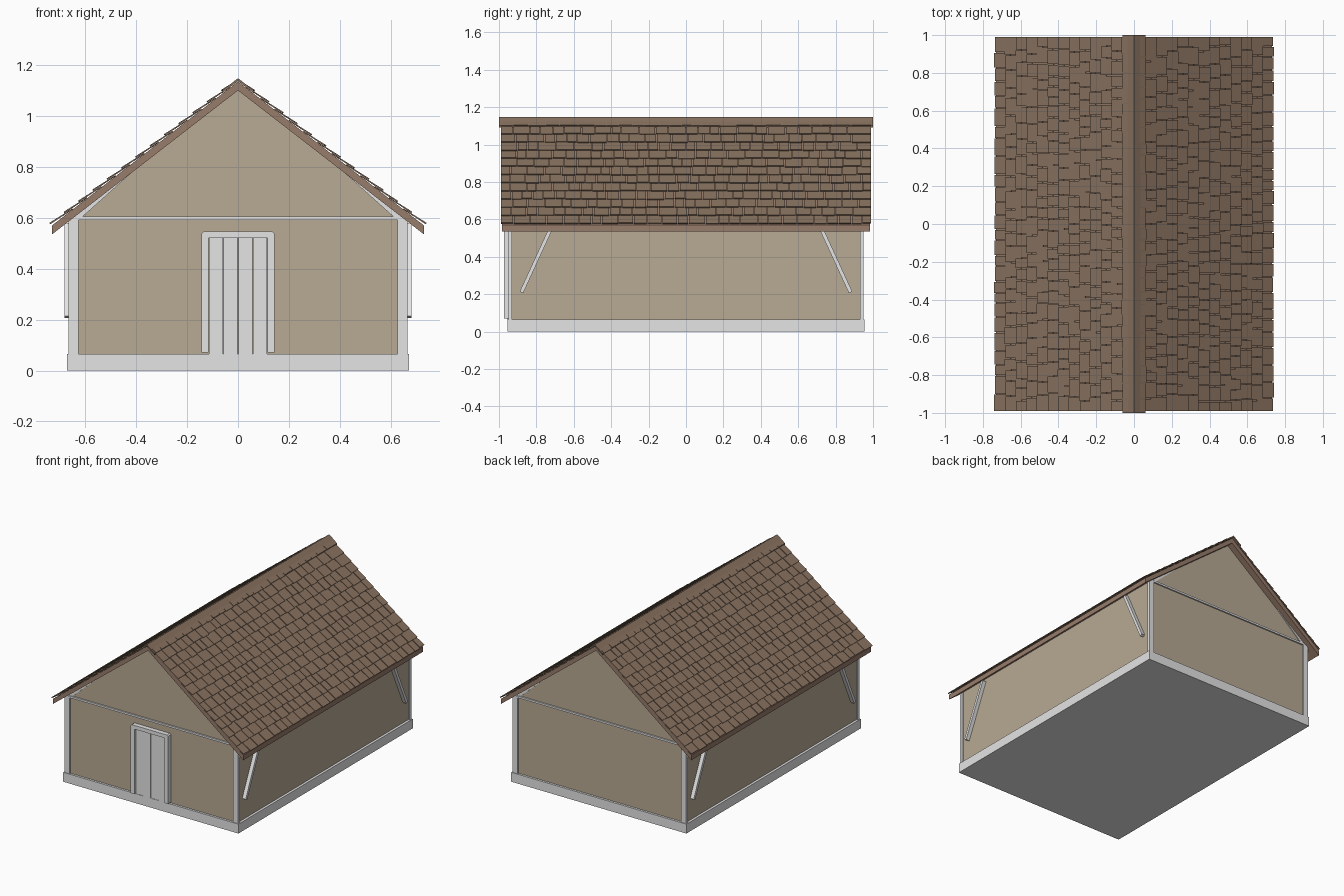
import bpy, bmesh, math, random
from mathutils import Vector

if "Cube" in bpy.data.objects:
    bpy.data.objects.remove(bpy.data.objects["Cube"])

random.seed(7)


def material(name, rgb):
    m = bpy.data.materials.new(name)
    m.diffuse_color = (*rgb, 1)
    m.use_nodes = True
    m.node_tree.nodes["Principled BSDF"].inputs["Base Color"].default_value = m.diffuse_color
    return m


TRIM = material("pale_grey_trim", (0.78, 0.78, 0.78))
WALL = material("tan_plaster", (0.48, 0.40, 0.295))
BOARD = material("warm_brown_board", (0.31, 0.20, 0.145))
TILE = material("brown_shingle", (0.25, 0.171, 0.117))


def add_prism(bm, pts, y0, y1):
    """Extrude an x-z outline from y0 to y1."""
    a = [bm.verts.new((x, y0, z)) for x, z in pts]
    b = [bm.verts.new((x, y1, z)) for x, z in pts]
    bm.faces.new(a)
    bm.faces.new(b[::-1])
    n = len(pts)
    for i in range(n):
        bm.faces.new((a[i], b[i], b[(i + 1) % n], a[(i + 1) % n]))


def finish(name, bm, mat):
    bmesh.ops.recalc_face_normals(bm, faces=bm.faces[:])
    me = bpy.data.meshes.new(name)
    bm.to_mesh(me)
    bm.free()
    ob = bpy.data.objects.new(name, me)
    me.materials.append(mat)
    bpy.context.collection.objects.link(ob)
    return ob


def prism(name, pts, y0, y1, mat):
    bm = bmesh.new()
    add_prism(bm, pts, y0, y1)
    return finish(name, bm, mat)


def box(name, x0, x1, y0, y1, z0, z1, mat):
    return prism(name, [(x0, z0), (x1, z0), (x1, z1), (x0, z1)], y0, y1, mat)


# Roof geometry
HALF, RISE = 0.73, 0.565
SLOPE = RISE / HALF
ANG = math.atan(SLOPE)
LENGTH = math.hypot(HALF, RISE)
UNDER, TOP = 1.10, 1.135

# Foundation and walls with gables
box("foundation", -0.672, 0.672, -0.955, 0.955, 0, 0.065, TRIM)
eave = UNDER - SLOPE * 0.655
prism("walls", [(-0.655, 0.06), (0.655, 0.06), (0.655, eave),
                (0, UNDER + 0.003), (-0.655, eave)], -0.94, 0.94, WALL)

# Corner posts, tie beams, rafter edges and braces
for sy, end in ((-1, "front"), (1, "back")):
    y0, y1 = sorted((sy * 0.935, sy * 0.95))
    box(end + "_tie_beam", -0.63, 0.63, y0, y1, 0.592, 0.605, TRIM)
    for sx, side in ((-1, "left"), (1, "right")):
        x0, x1 = sorted((sx * 0.627, sx * 0.665))
        ya, yb = sorted((sy * 0.93, sy * 0.95))
        box(f"{end}_{side}_post", x0, x1, ya, yb, 0.06, 0.6, TRIM)
        edge = [(0.65, UNDER - SLOPE * 0.65), (0.615, 0.6),
                (0.42, UNDER - SLOPE * 0.42)]
        ye, yf = sorted((sy * 0.938, sy * 0.946))
        prism(f"{end}_{side}_rafter_edge", [(sx * x, z) for x, z in edge],
              ye, yf, TRIM)
        # Slanted brace under the eaves
        low, high = Vector((sx * 0.667, sy * 0.88, 0.21)), Vector((sx * 0.667, sy * 0.712, 0.575))
        d = high - low
        bm = bmesh.new()
        bmesh.ops.create_cube(bm, size=1)
        bmesh.ops.scale(bm, vec=(0.028, 0.02, d.length), verts=bm.verts)
        brace = finish(f"{end}_{side}_brace", bm, TRIM)
        brace.location = (low + high) / 2
        brace.rotation_euler.x = math.atan2(-d.y, d.z)

# Door frame with clipped top corners
frame = [(-0.143, 0.07), (-0.115, 0.07), (-0.115, 0.52), (0.115, 0.52),
         (0.115, 0.07), (0.143, 0.07), (0.143, 0.538), (0.135, 0.546),
         (-0.135, 0.546), (-0.143, 0.538)]
prism("door_frame", frame, -0.972, -0.935, TRIM)

# Door planks at slightly different depths
for i in range(4):
    x = -0.115 + i * 0.0575
    box(f"door_plank_{i + 1}", x + 0.001, x + 0.0565, -0.952 - 0.005 * (i % 2),
        -0.935, 0.065, 0.521, TRIM)

# Roof deck
prism("roof_deck", [(0, TOP), (HALF, TOP - RISE), (HALF, UNDER - RISE), (0, UNDER),
                    (-HALF, UNDER - RISE), (-HALF, TOP - RISE)], -0.985, 0.985, BOARD)

# Ridge cap under the top shingles
drop = 0.06 * SLOPE
prism("ridge_cap", [(0, 1.148), (0.06, 1.148 - drop), (0.06, 1.137 - drop), (0, 1.137),
                    (-0.06, 1.137 - drop), (-0.06, 1.148 - drop)], -1.0, 1.0, TILE)


def roof_point(side, s, off):
    """Point at distance s down the slope, raised off the deck by off."""
    x = s * math.cos(ANG) + off * math.sin(ANG)
    z = TOP - s * math.sin(ANG) + off * math.cos(ANG)
    return side * x, z


# Overlapping rows of shingles with irregular widths
ROWS = 13
PITCH = LENGTH / ROWS
for side, label in ((-1, "left"), (1, "right")):
    bm = bmesh.new()
    for row in range(ROWS):
        y = -0.99
        while y < 0.985:
            w = random.uniform(0.05, 0.1)
            end = y + w
            if end > 0.95:
                end = 0.99
            low = (row + 1) * PITCH + random.uniform(-0.004, 0.003)
            up = max(low - 0.1, 0.004)
            lift = 0.01 * (low - up) / 0.1
            pts = [roof_point(side, low, 0.014), roof_point(side, low, 0.008),
                   roof_point(side, up, 0.008 - lift * 0.8),
                   roof_point(side, up, 0.014 - lift)]
            add_prism(bm, pts, y, end - (0.005 if end < 0.99 else 0))
            y = end
    finish(label + "_shingles", bm, TILE)
